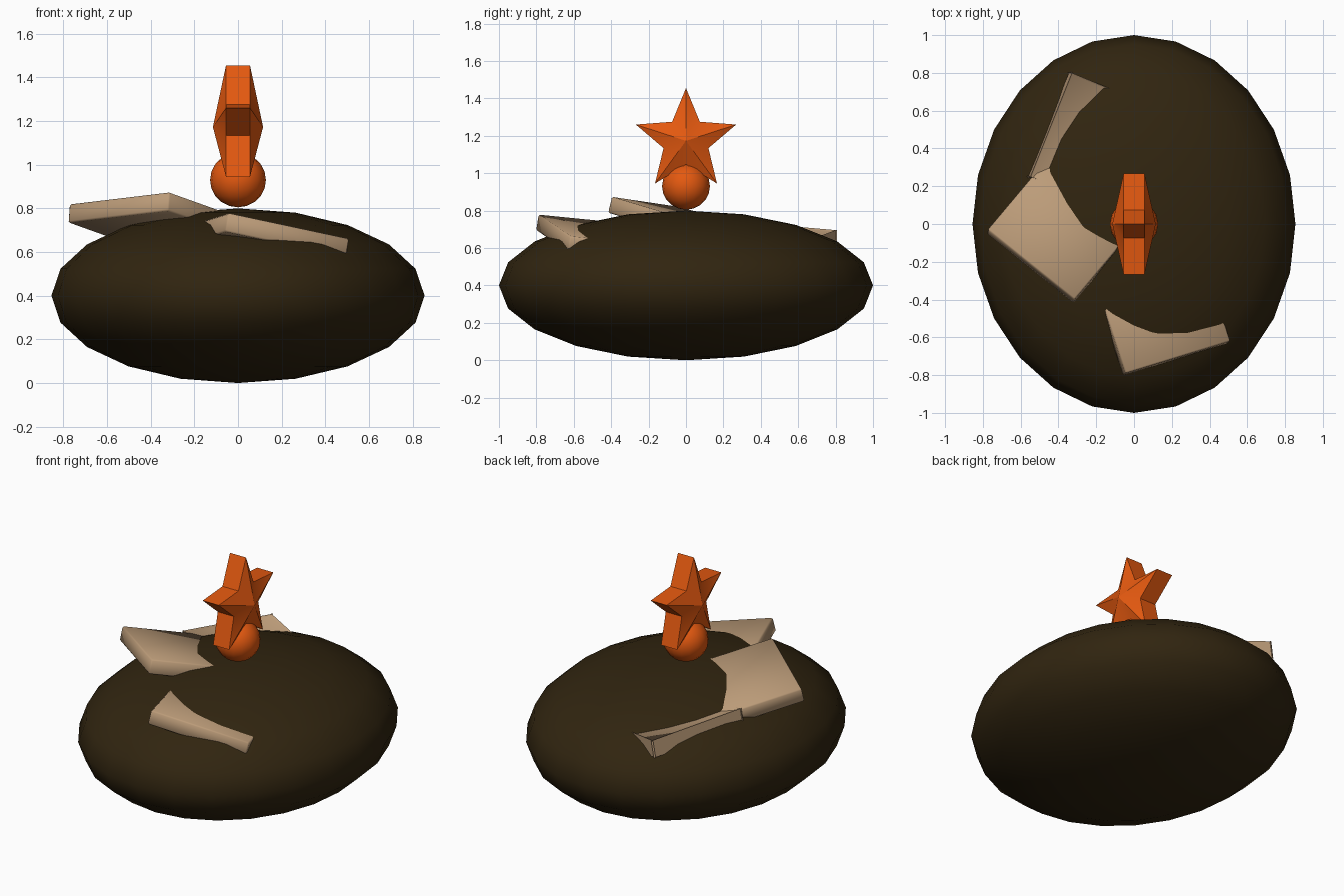
import bpy, bmesh, math
from mathutils import Vector

if "Cube" in bpy.data.objects:
    bpy.data.objects.remove(bpy.data.objects["Cube"])


def material(name, rgb):
    m = bpy.data.materials.new(name)
    m.diffuse_color = (*rgb, 1)
    m.use_nodes = True
    m.node_tree.nodes["Principled BSDF"].inputs["Base Color"].default_value = m.diffuse_color
    return m


BROWN = material("dark brown", (0.030, 0.018, 0.005))
ORANGE = material("orange", (0.78, 0.10, 0.005))
TAN = material("tan", (0.50, 0.33, 0.19))


def finish(bm, name, mat, angle):
    bmesh.ops.recalc_face_normals(bm, faces=bm.faces)
    mesh = bpy.data.meshes.new(name)
    bm.to_mesh(mesh)
    bm.free()
    mesh.materials.append(mat)
    ob = bpy.data.objects.new(name, mesh)
    bpy.context.collection.objects.link(ob)
    bpy.ops.object.select_all(action='DESELECT')
    ob.select_set(True)
    bpy.context.view_layer.objects.active = ob
    bpy.ops.object.shade_smooth_by_angle(angle=math.radians(angle))
    return ob


def ellipsoid(name, mat, segments, rings, radii, z):
    bm = bmesh.new()
    bmesh.ops.create_uvsphere(bm, u_segments=segments, v_segments=rings, radius=1)
    bmesh.ops.scale(bm, vec=radii, verts=bm.verts)
    bmesh.ops.translate(bm, vec=(0, 0, z), verts=bm.verts)
    return finish(bm, name, mat, 60)


def plate(name, corner, along, inward, size=0.593, thick=0.088):
    """Square slab: top corner, direction of its outer edge, direction into the body."""
    u = Vector(along).normalized()
    v = Vector(inward)
    v = (v - u * v.dot(u)).normalized()
    n = u.cross(v)
    if n.z < 0:
        n = -n
    bm = bmesh.new()
    bmesh.ops.create_cube(bm, size=1)
    for vert in bm.verts:
        x, y, z = vert.co
        vert.co = (Vector(corner) + u * (x + 0.5) * size
                   + v * (y + 0.5) * size + n * (z - 0.5) * thick)
    bmesh.ops.bevel(bm, geom=bm.edges[:], offset=0.008, segments=1, affect='EDGES')
    return finish(bm, name, TAN, 50)


# Flattened body and the ball on top
ellipsoid("body", BROWN, 24, 10, (0.855, 1.0, 0.4), 0.4)
ellipsoid("ball", ORANGE, 16, 10, (0.128, 0.128, 0.125), 0.93)

# Puffed five-pointed star facing sideways
bm = bmesh.new()
CZ, EDGE, PEAK = 1.173, 0.055, 0.115
rims = []
for side in (-1, 1):
    rim = []
    for i in range(10):
        r = 0.126 if i % 2 else 0.282
        a = i * math.pi / 5
        rim.append(bm.verts.new((side * EDGE, r * math.sin(a), CZ + r * math.cos(a))))
    peak = bm.verts.new((side * PEAK, 0, CZ))
    for i in range(10):
        bm.faces.new((rim[i], rim[(i + 1) % 10], peak))
    rims.append(rim)
for i in range(10):
    j = (i + 1) % 10
    bm.faces.new((rims[0][i], rims[0][j], rims[1][j], rims[1][i]))
finish(bm, "star", ORANGE, 40)

# Tilted square plates sunk into the body
plate("left_plate", (-0.775, -0.03, 0.82), (0.46, -0.37, 0.055), (0.22, 0.28, -0.083))
plate("front_plate", (-0.045, -0.79, 0.78), (0.555, 0.17, -0.118), (-0.095, 0.33, -0.035))
plate("back_plate", (-0.33, 0.80, 0.688), (-0.22, -0.55, 0.048), (0.16, -0.07, -0.025))
